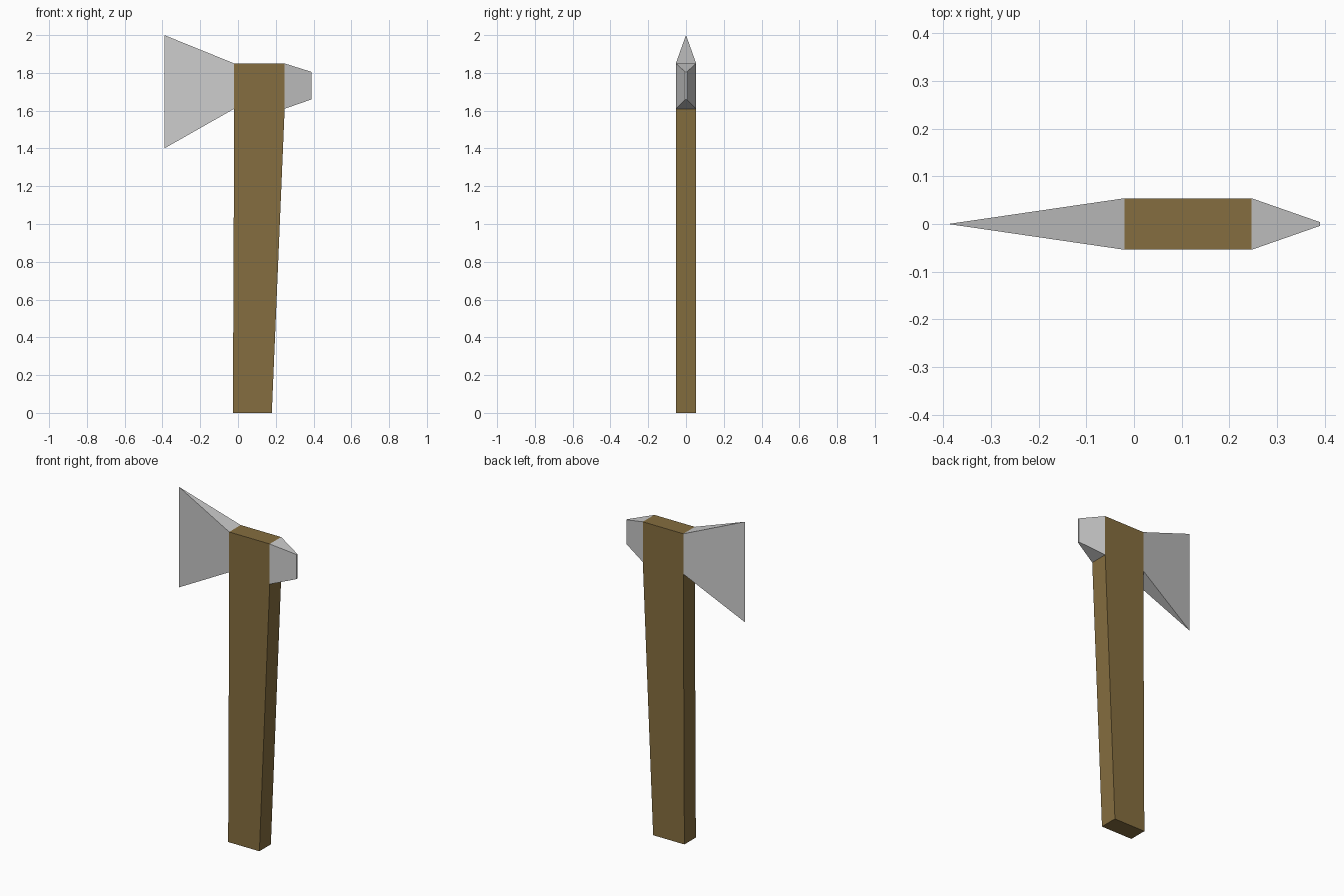
import bpy, bmesh

if "Cube" in bpy.data.objects:
    bpy.data.objects.remove(bpy.data.objects["Cube"])


def loft(name, rings, color=None, cap_start=True):
    """Join four-point rings with flat quads; coincident points are welded."""
    bm = bmesh.new()
    loops = [[bm.verts.new(p) for p in ring] for ring in rings]
    for a, b in zip(loops, loops[1:]):
        for i in range(4):
            j = (i + 1) % 4
            bm.faces.new((a[i], a[j], b[j], b[i]))
    if cap_start:
        bm.faces.new(loops[0])
    bm.faces.new(loops[-1])
    bmesh.ops.remove_doubles(bm, verts=bm.verts, dist=1e-5)
    bmesh.ops.recalc_face_normals(bm, faces=bm.faces)
    mesh = bpy.data.meshes.new(name)
    bm.to_mesh(mesh)
    bm.free()
    obj = bpy.data.objects.new(name, mesh)
    bpy.context.collection.objects.link(obj)
    if color:
        mat = bpy.data.materials.new(name + "_material")
        mat.diffuse_color = color
        mat.use_nodes = True
        mat.node_tree.nodes["Principled BSDF"].inputs["Base Color"].default_value = mat.diffuse_color
        mesh.materials.append(mat)
    return obj


def level(z, x0, x1, y):
    """Horizontal rectangle."""
    return [(x0, -y, z), (x1, -y, z), (x1, y, z), (x0, y, z)]


def upright(x, z0, z1, y):
    """Rectangle facing along x."""
    return [(x, -y, z0), (x, y, z0), (x, y, z1), (x, -y, z1)]


HALF = 0.054           # half thickness of the handle
LOW, TOP = 1.61, 1.85  # height range of the axe eye
LEFT, RIGHT = -0.02, 0.247

# Tapered wooden handle, straight where the head sits
loft("handle", [level(0, -0.027, 0.179, HALF),
                level(LOW, LEFT, RIGHT, HALF),
                level(TOP, LEFT, RIGHT, HALF)],
     color=(0.235, 0.155, 0.05, 1))

# Flared blade narrowing to a sharp edge
loft("blade", [upright(LEFT, LOW, TOP, HALF),
               upright(-0.39, 1.40, 2.00, 0)], cap_start=False)

# Short blunt poll at the back of the head
loft("poll", [upright(RIGHT, LOW, TOP, HALF),
              upright(0.39, 1.66, 1.805, 0.004)], cap_start=False)
